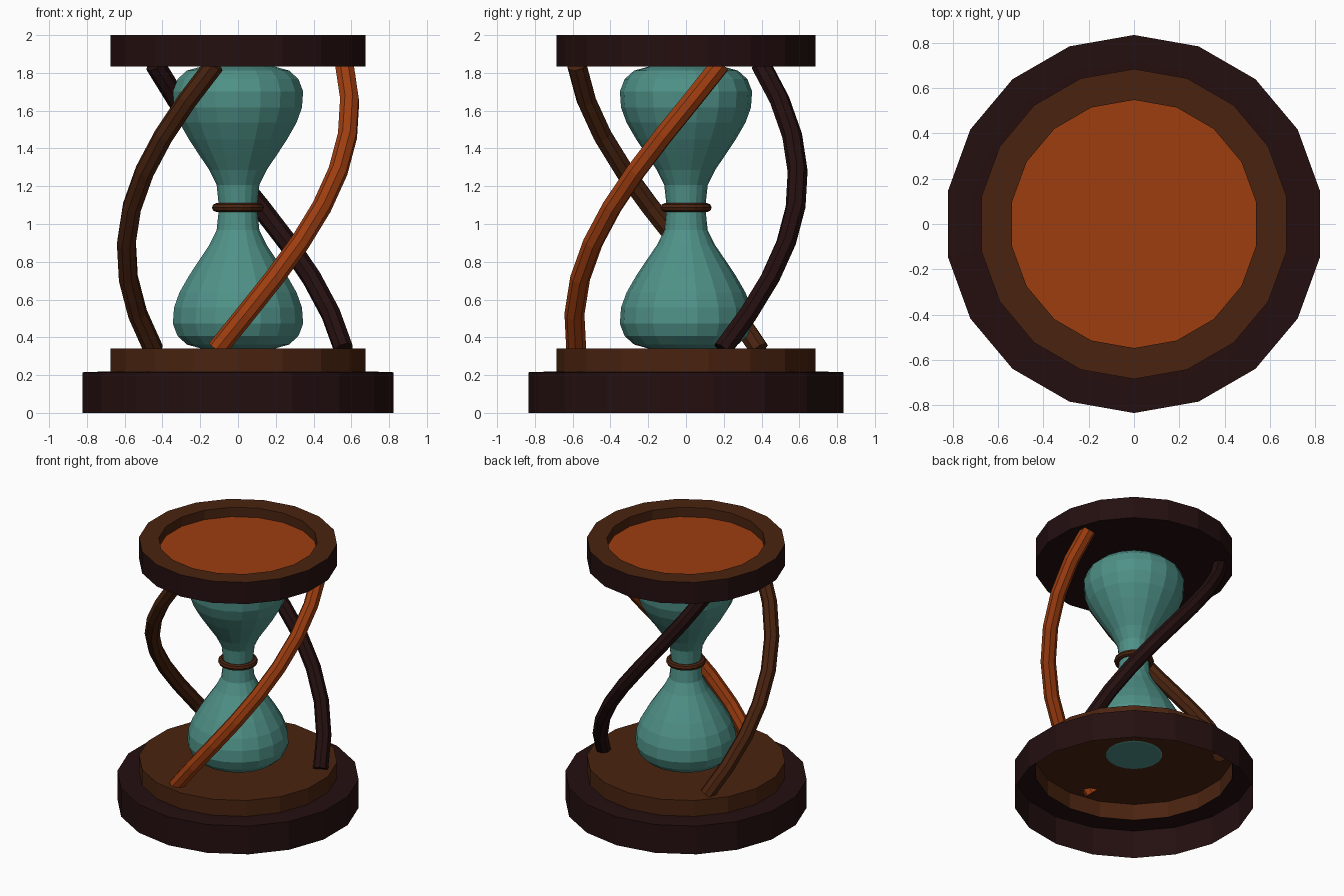
import bpy, math
from math import cos, sin, pi, radians

if "Cube" in bpy.data.objects:
    bpy.data.objects.remove(bpy.data.objects["Cube"])

def material(name, rgb):
    m = bpy.data.materials.new(name)
    m.diffuse_color = (*rgb, 1)
    m.use_nodes = True
    m.node_tree.nodes["Principled BSDF"].inputs["Base Color"].default_value = m.diffuse_color
    return m

DARK = material("dark wood", (0.018, 0.0048, 0.005))
BROWN = material("brown wood", (0.068, 0.017, 0.005))
ORANGE = material("orange wood", (0.34, 0.047, 0.005))
TEAL = material("teal glass", (0.078, 0.285, 0.245))
SIDES = 18

def lathe(name, profile, mats, bands, bottom=None, top=None):
    """Spin (radius, z) points; bands/bottom/top give material indices, None leaves an end open."""
    verts = [(r * cos(pi / 2 + 2 * pi * j / SIDES), r * sin(pi / 2 + 2 * pi * j / SIDES), z)
             for r, z in profile for j in range(SIDES)]
    faces, index = [], []
    for i in range(len(profile) - 1):
        a, b = i * SIDES, (i + 1) * SIDES
        for j in range(SIDES):
            k = (j + 1) % SIDES
            faces.append((a + j, a + k, b + k, b + j))
            index.append(bands[i])
    if bottom is not None:
        faces.append(tuple(reversed(range(SIDES))))
        index.append(bottom)
    if top is not None:
        n = (len(profile) - 1) * SIDES
        faces.append(tuple(range(n, n + SIDES)))
        index.append(top)
    me = bpy.data.meshes.new(name)
    me.from_pydata(verts, [], faces)
    for m in mats:
        me.materials.append(m)
    me.polygons.foreach_set("material_index", index)
    ob = bpy.data.objects.new(name, me)
    bpy.context.collection.objects.link(ob)
    return ob

# Hollow base: dark foot with a stepped brown plate, open underneath
lathe("base_foot", [(0.835, 0), (0.835, 0.215), (0.72, 0.219), (0.685, 0.219)], [DARK], [0, 0, 0])
lathe("base_plate", [(0.685, 0.215), (0.685, 0.34)], [BROWN], [0], top=0)

# Top cap: dark side, brown rim, recessed orange disc
lathe("top_cap", [(0.685, 1.835), (0.685, 2.0), (0.548, 2.0), (0.548, 1.928)],
      [DARK, BROWN, ORANGE], [0, 1, 1], bottom=0, top=2)

# Glass bulbs, mirrored about the neck
MID = 1.087
half = [(0.12, 0.115), (0.20, 0.155), (0.285, 0.213), (0.36, 0.263), (0.45, 0.315),
        (0.53, 0.344), (0.615, 0.35), (0.68, 0.325), (0.725, 0.275), (0.75, 0.185)]
glass = [(r, MID - d) for d, r in reversed(half)] + [(0.102, MID)] + [(r, MID + d) for d, r in half]
lathe("glass_bulbs", glass, [TEAL], [0] * (len(glass) - 1), bottom=0, top=0)

# Neck ring
bpy.ops.mesh.primitive_torus_add(location=(0, 0, MID), major_radius=0.115, minor_radius=0.023,
                                 major_segments=18, minor_segments=8)
ring = bpy.context.object
ring.name = "neck_ring"
ring.data.materials.append(BROWN)

# Three twisted rods
def rod(name, start, mat, steps=8, radius=0.592, twist=119):
    cu = bpy.data.curves.new(name, 'CURVE')
    cu.dimensions = '3D'
    cu.bevel_depth, cu.bevel_resolution, cu.use_fill_caps = 0.053, 2, True
    sp = cu.splines.new('POLY')
    sp.points.add(steps)
    sp.use_smooth = False
    for i, p in enumerate(sp.points):
        t = i / steps
        a = radians(start + twist * t)
        p.co = (radius * cos(a), radius * sin(a), 0.335 + 1.51 * t, 1)
    cu.materials.append(mat)
    ob = bpy.data.objects.new(name, cu)
    bpy.context.collection.objects.link(ob)
    bpy.ops.object.select_all(action='DESELECT')
    ob.select_set(True)
    bpy.context.view_layer.objects.active = ob
    bpy.ops.object.convert(target='MESH')

for name, start, mat in (("orange_rod", -101, ORANGE), ("dark_rod", 19, DARK), ("brown_rod", 139, BROWN)):
    rod(name, start, mat)
